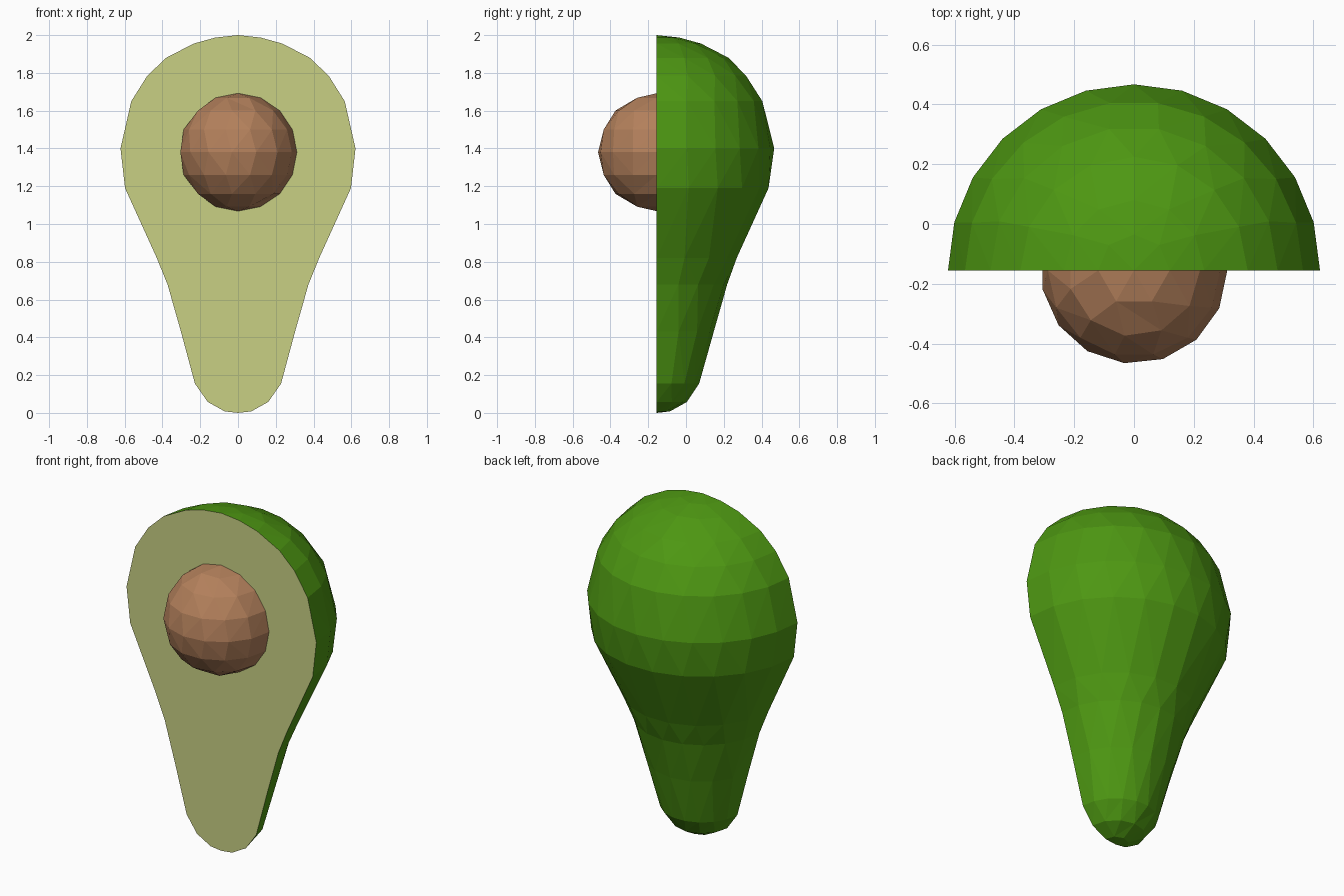
import bpy, bmesh
from math import sin, cos, pi

if "Cube" in bpy.data.objects:
    bpy.data.objects.remove(bpy.data.objects["Cube"])

CUT_Y = -0.155   # plane of the cut face, and axis of the round shapes


def material(name, rgb):
    m = bpy.data.materials.new(name)
    m.diffuse_color = (*rgb, 1)
    m.use_nodes = True
    m.node_tree.nodes["Principled BSDF"].inputs["Base Color"].default_value = m.diffuse_color
    return m


def zip_rows(bm, a, b):
    """Triangulate between two rows of points with different counts."""
    na, nb = len(a) - 1, len(b) - 1
    i = j = 0
    while i < na or j < nb:
        if j == nb or (i < na and (i + 1) * nb <= (j + 1) * na):
            bm.faces.new((a[i], a[i + 1], b[j]))
            i += 1
        else:
            bm.faces.new((a[i], b[j + 1], b[j]))
            j += 1


def faceted(name, rings, sweep, mats, capped=False):
    """Skin rings of (radius, z, segments) swept about the vertical axis."""
    bm = bmesh.new()
    rows = []
    for r, z, n in rings:
        angles = [sweep * k / max(n, 1) for k in range(n + 1)]
        rows.append([bm.verts.new((r * cos(t), CUT_Y + r * sin(t), z)) for t in angles])
    for a, b in zip(rows, rows[1:]):
        zip_rows(bm, a, b)
        if capped:   # flat cut face, strip by strip
            corners = list(dict.fromkeys((a[0], a[-1], b[-1], b[0])))
            bm.faces.new(corners).material_index = 1
    bmesh.ops.remove_doubles(bm, verts=bm.verts, dist=1e-4)
    bmesh.ops.recalc_face_normals(bm, faces=bm.faces)
    me = bpy.data.meshes.new(name)
    bm.to_mesh(me)
    bm.free()
    for m in mats:
        me.materials.append(m)
    ob = bpy.data.objects.new(name, me)
    bpy.context.collection.objects.link(ob)
    return ob


skin = material("skin_green", (0.075, 0.31, 0.006))
flesh = material("flesh_pale", (0.58, 0.63, 0.23))
brown = material("pit_brown", (0.45, 0.215, 0.105))

# Halved fruit: green skin with a pale cut face
body = [(0, 2.0, 0), (0.12, 1.987, 4), (0.235, 1.955, 6), (0.38, 1.88, 8),
        (0.48, 1.785, 9), (0.565, 1.65, 11), (0.622, 1.4, 12), (0.598, 1.19, 11),
        (0.43, 0.82, 9), (0.373, 0.68, 10), (0.302, 0.43, 8), (0.228, 0.155, 9),
        (0.16, 0.058, 6), (0.07, 0.008, 4), (0, 0, 0)]
faceted("fruit_half", body, pi, [skin, flesh], capped=True)

# Round pit, half sunk in the cut face
R, PIT_Z = 0.312, 1.38
counts = [0, 6, 11, 14, 15, 14, 11, 6, 0]
pit = [(R * sin(pi * k / 8), PIT_Z + R * cos(pi * k / 8), n) for k, n in enumerate(counts)]
faceted("pit", pit, 2 * pi, [brown])
